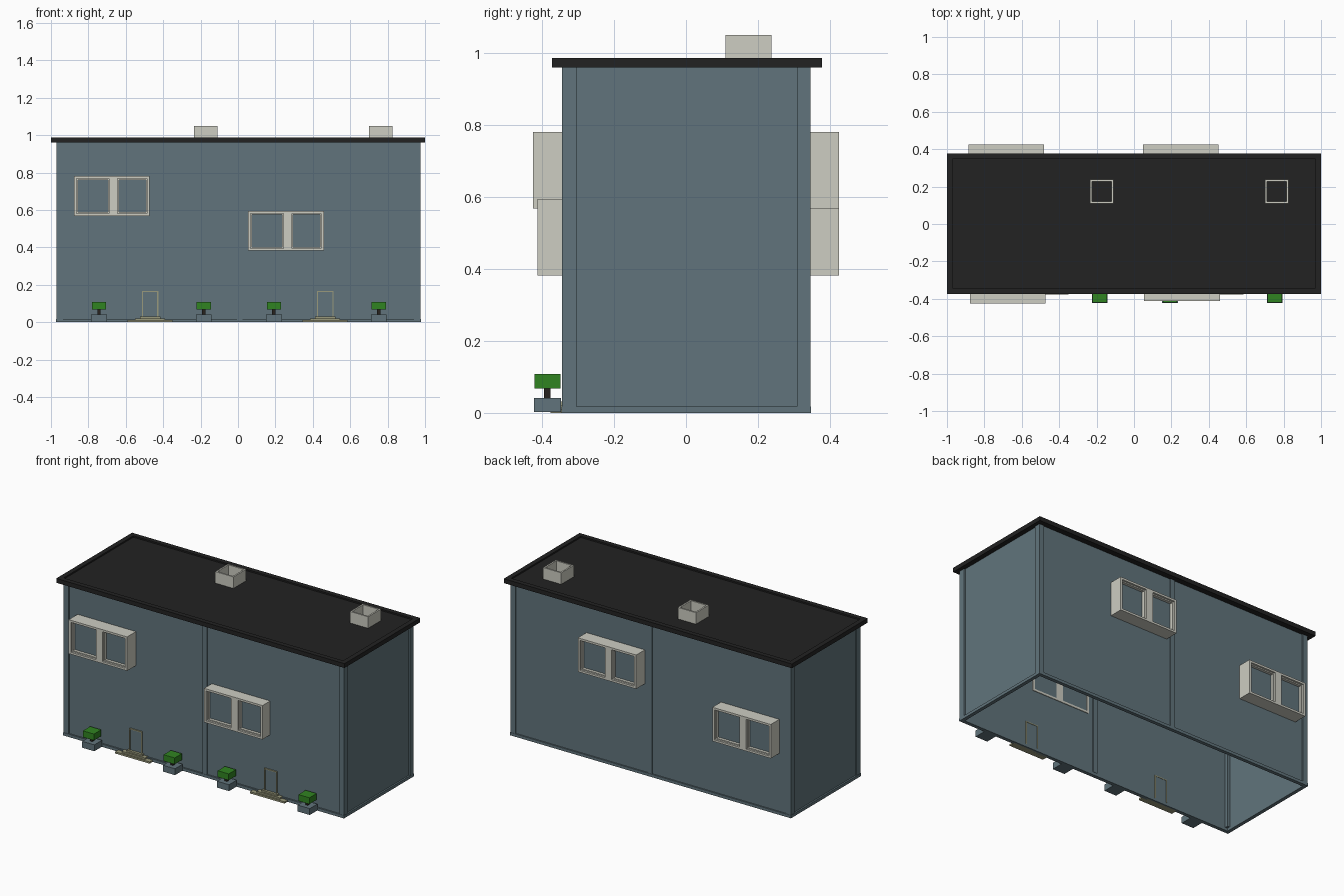
import bpy, bmesh
from mathutils import Vector

if "Cube" in bpy.data.objects:
    bpy.data.objects.remove(bpy.data.objects["Cube"])


def material(name, r, g, b):
    m = bpy.data.materials.new(name)
    m.diffuse_color = (r, g, b, 1)
    m.use_nodes = True
    m.node_tree.nodes["Principled BSDF"].inputs["Base Color"].default_value = m.diffuse_color
    return m


BLUE = material("slate_blue", 0.12, 0.175, 0.20)
BLACK = material("roof_black", 0.016, 0.016, 0.016)
WHITE = material("warm_white", 0.61, 0.61, 0.54)
STONE = material("olive_stone", 0.32, 0.32, 0.20)
GREEN = material("leaf_green", 0.03, 0.23, 0.015)
TRUNK = material("dark_bark", 0.02, 0.016, 0.013)


def part(name, mat, boxes):
    """One object made of axis-aligned boxes (x0, x1, y0, y1, z0, z1)."""
    bm = bmesh.new()
    for x0, x1, y0, y1, z0, z1 in boxes:
        x0, x1 = sorted((x0, x1))
        y0, y1 = sorted((y0, y1))
        for v in bmesh.ops.create_cube(bm, size=1)["verts"]:
            v.co = Vector((x1 if v.co.x > 0 else x0,
                           y1 if v.co.y > 0 else y0,
                           z1 if v.co.z > 0 else z0))
    me = bpy.data.meshes.new(name)
    bm.to_mesh(me)
    bm.free()
    me.materials.append(mat)
    ob = bpy.data.objects.new(name, me)
    bpy.context.collection.objects.link(ob)
    return ob


def ring(x0, x1, y0, y1, z0, z1, t):
    """Four boxes forming a rectangular loop with wall thickness t."""
    return [(x0, x1, y0, y0 + t, z0, z1), (x0, x1, y1 - t, y1, z0, z1),
            (x0, x0 + t, y0 + t, y1 - t, z0, z1), (x1 - t, x1, y0 + t, y1 - t, z0, z1)]


# Hollow body without a floor, and its base band
part("walls", BLUE, ring(-0.962, 0.968, -0.337, 0.34, 0.0, 0.965, 0.008))
part("base_band", BLUE, ring(-0.972, 0.978, -0.346, 0.348, 0.0, 0.018, 0.022))

# Corner and centre pilasters
posts = []
for x0, x1 in ((-0.97, -0.935), (0.942, 0.977)):
    for y0, y1 in ((-0.344, -0.305), (0.308, 0.346)):
        posts.append((x0, x1, y0, y1, 0.018, 0.962))
part("corner_posts", BLUE, posts)
part("centre_posts", BLUE, [(-0.005, 0.025, y0, y1, 0.018, 0.962)
                            for y0, y1 in ((-0.344, -0.322), (0.325, 0.346))])

# Flat roof with a raised rim
part("roof_slab", BLACK, [(-0.97, 0.97, -0.343, 0.348, 0.962, 0.978)])
part("roof_rim", BLACK, ring(-1.0, 1.0, -0.373, 0.378, 0.96, 0.987, 0.03))

# Hollow chimneys
for i, x in enumerate((-0.235, 0.7)):
    part(f"chimney_{i + 1}", WHITE, ring(x, x + 0.126, 0.11, 0.237, 0.972, 1.05, 0.01))


def bay(name, xa, side, z0, depth):
    """Projecting double window; side -1 is the front, +1 the back."""
    w, h = 0.405, 0.213

    def box(u0, u1, v0, v1, a, b):
        xs = (xa + u0, xa + u1) if side < 0 else (xa + w - u0, xa + w - u1)
        return (*xs, side * v0, side * v1, z0 + a, z0 + b)

    inner = 0.325
    part(name + "_frame", WHITE, [
        box(0, w, inner, depth, 0, 0.013),
        box(0, w, inner, depth, h - 0.013, h),
        box(0, 0.014, inner, depth, 0.013, h - 0.013),
        box(w - 0.014, w, inner, depth, 0.013, h - 0.013),
        box(0.188, 0.234, inner, depth, 0.013, h - 0.013)])
    # Narrow sash around each pane, set back from the face
    sash = []
    for u0, u1 in ((0.014, 0.188), (0.234, w - 0.014)):
        for a, b, c, d in ((u0, u1, 0.013, 0.02), (u0, u1, h - 0.02, h - 0.013),
                           (u0, u0 + 0.007, 0.02, h - 0.02), (u1 - 0.007, u1, 0.02, h - 0.02)):
            sash.append(box(a, b, depth - 0.03, depth - 0.012, c, d))
    part(name + "_sash", WHITE, sash)
    part(name + "_panes", BLUE, [box(0.014, 0.188, depth - 0.036, depth - 0.03, 0.013, h - 0.013),
                                 box(0.234, w - 0.014, depth - 0.036, depth - 0.03, 0.013, h - 0.013)])


bay("front_upper_window", -0.877, -1, 0.568, 0.425)
bay("front_lower_window", 0.054, -1, 0.382, 0.413)
bay("back_upper_window", 0.048, 1, 0.568, 0.425)
bay("back_lower_window", -0.886, 1, 0.382, 0.425)

# Doors with thin frames and three steps each
for side, x in (("left", -0.47), ("right", 0.466)):
    part(side + "_door_frame", STONE, [
        (x - 0.044, x - 0.038, -0.345, -0.326, 0.02, 0.167),
        (x + 0.038, x + 0.044, -0.345, -0.326, 0.02, 0.167),
        (x - 0.038, x + 0.038, -0.345, -0.326, 0.161, 0.167)])
    part(side + "_door", BLUE, [(x - 0.038, x + 0.038, -0.34, -0.328, 0.02, 0.161)])
    part(side + "_steps", STONE, [
        (x - 0.12, x + 0.12, -0.376, -0.335, 0.0, 0.011),
        (x - 0.08, x + 0.08, -0.366, -0.335, 0.011, 0.021),
        (x - 0.055, x + 0.055, -0.356, -0.335, 0.021, 0.031)])

# Planters with small cube shrubs
for i, x in enumerate((-0.743, -0.183, 0.192, 0.752)):
    part(f"planter_{i + 1}", BLUE, [(x - 0.042, x + 0.042, -0.423, -0.347, 0.002, 0.042)])
    part(f"shrub_trunk_{i + 1}", TRUNK, [(x - 0.009, x + 0.009, -0.394, -0.376, 0.04, 0.07)])
    part(f"shrub_leaves_{i + 1}", GREEN, [(x - 0.038, x + 0.038, -0.421, -0.349, 0.068, 0.108)])
